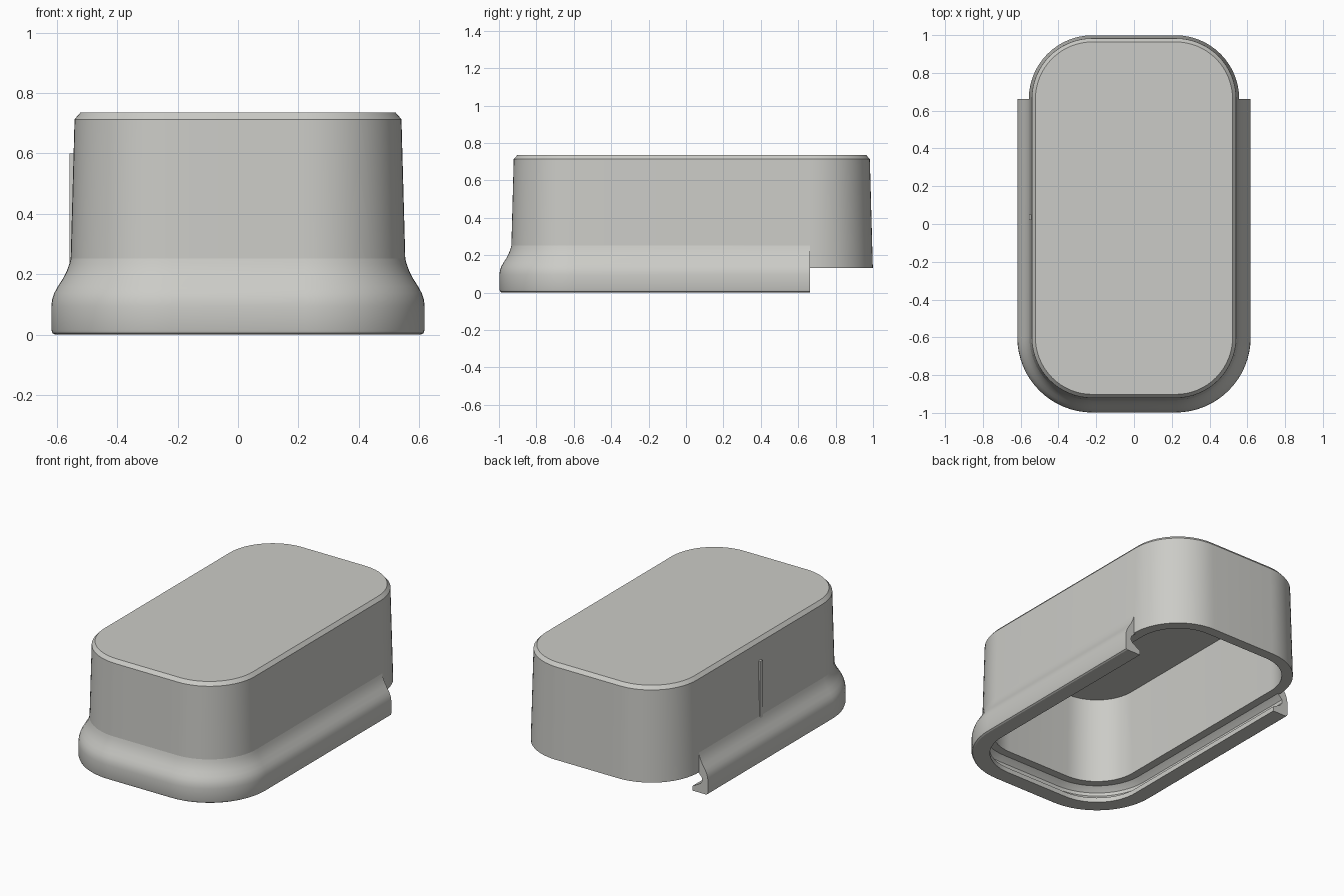
import bpy, bmesh, math

if "Cube" in bpy.data.objects:
    bpy.data.objects.remove(bpy.data.objects["Cube"])

CX, Y_FRONT, Y_BACK = 0.22, -0.60, 0.662   # centres of the corner arcs
SEG = 16

grey = bpy.data.materials.new("warm light grey")
grey.diffuse_color = (0.60, 0.60, 0.57, 1)
grey.use_nodes = True
grey.node_tree.nodes["Principled BSDF"].inputs["Base Color"].default_value = grey.diffuse_color


def arc(cx, cy, start, end):
    """Corner arc as (centre, unit direction) pairs."""
    out = []
    for i in range(SEG + 1):
        a = math.radians(start + (end - start) * i / SEG)
        out.append((cx, cy, math.cos(a), math.sin(a)))
    return out


def ring(bm, path, r, z):
    return [bm.verts.new((cx + r * dx, cy + r * dy, z)) for cx, cy, dx, dy in path]


def bridge(bm, a, b, closed):
    n = len(a)
    for i in range(n if closed else n - 1):
        j = (i + 1) % n
        bm.faces.new((a[i], a[j], b[j], b[i]))


def finish(bm, name):
    bmesh.ops.recalc_face_normals(bm, faces=bm.faces[:])
    mesh = bpy.data.meshes.new(name)
    bm.to_mesh(mesh)
    bm.free()
    obj = bpy.data.objects.new(name, mesh)
    bpy.context.collection.objects.link(obj)
    mesh.materials.append(grey)
    bpy.ops.object.select_all(action='DESELECT')
    bpy.context.view_layer.objects.active = obj
    obj.select_set(True)
    bpy.ops.object.shade_smooth_by_angle(angle=math.radians(28))
    return obj


front_arcs = arc(-CX, Y_FRONT, 180, 270) + arc(CX, Y_FRONT, 270, 360)
back_arcs = arc(CX, Y_BACK, 0, 90) + arc(-CX, Y_BACK, 90, 180)

# Hollow tapered cover with a chamfered top: (offset, height) from ceiling to top
bm = bmesh.new()
profile = [(0.262, 0.675), (0.272, 0.13), (0.337, 0.13), (0.321, 0.713), (0.302, 0.735)]
rings = [ring(bm, front_arcs + back_arcs, r, z) for r, z in profile]
for a, b in zip(rings, rings[1:]):
    bridge(bm, a, b, True)
bm.faces.new(rings[0])
bm.faces.new(rings[-1])
finish(bm, "cover_shell")

# Flared skirt around the front and sides, with an inner groove and lip
bm = bmesh.new()
profile = [(0.333, 0.255), (0.338, 0.235), (0.347, 0.21), (0.360, 0.185), (0.376, 0.16),
           (0.388, 0.138), (0.395, 0.117), (0.398, 0.095), (0.398, 0.016), (0.394, 0.005),
           (0.385, 0.0), (0.290, 0.0), (0.290, 0.03), (0.310, 0.04), (0.345, 0.06),
           (0.358, 0.08), (0.356, 0.10), (0.335, 0.122), (0.310, 0.14), (0.310, 0.255)]
path = [(-CX, Y_BACK, -1, 0)] + front_arcs + [(CX, Y_BACK, 1, 0)]
rings = [ring(bm, path, r, z) for r, z in profile]
for a, b in zip(rings, rings[1:] + rings[:1]):
    bridge(bm, a, b, False)
for end in (0, -1):
    bm.faces.new([r[end] for r in rings])
finish(bm, "flared_skirt")

# Thin upright rib on the left wall
bm = bmesh.new()
bmesh.ops.create_cube(bm, size=1)
for v in bm.verts:
    v.co = (-0.545 + v.co.x * 0.024, 0.035 + v.co.y * 0.028, 0.41 + v.co.z * 0.38)
finish(bm, "side_rib")
